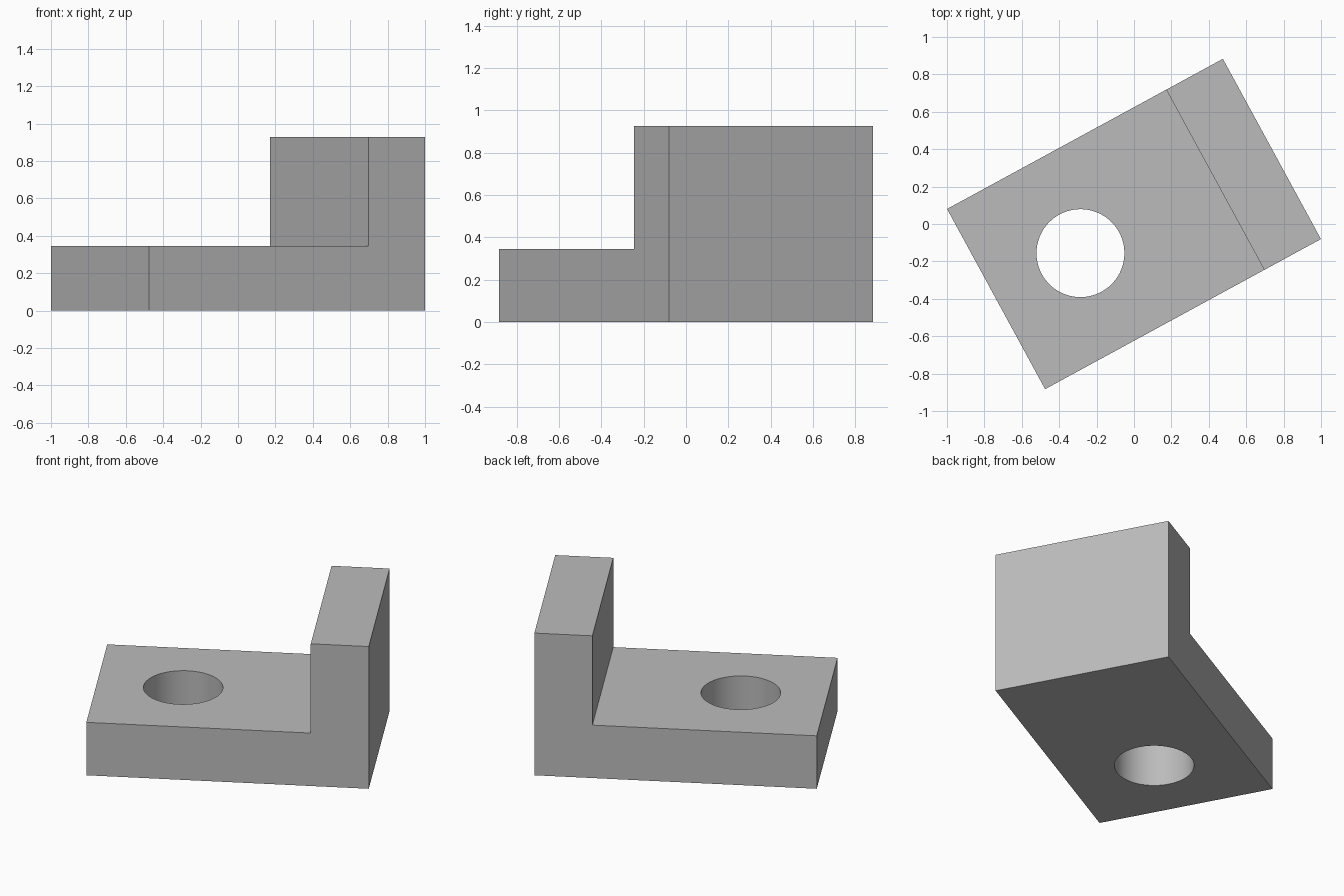
import bpy
import bmesh
import math
from mathutils import Vector

default_cube = bpy.data.objects.get("Cube")
if default_cube:
    bpy.data.objects.remove(default_cube, do_unlink=True)

LENGTH, WIDTH, HEIGHT = 1.679, 1.097, 0.927
THICK = 0.345
TURN = math.radians(28.55)
HOLE_X, HOLE_RADIUS = -0.326, 0.235

# Plain grey material
grey = bpy.data.materials.new("plain grey")
grey.use_nodes = True
colour = (0.5, 0.5, 0.5, 1)
grey.diffuse_color = colour
grey.node_tree.nodes["Principled BSDF"].inputs["Base Color"].default_value = colour

# L-shaped side profile, extruded across the width
end = LENGTH / 2
step = end - THICK
profile = [(-end, 0), (end, 0), (end, HEIGHT), (step, HEIGHT), (step, THICK), (-end, THICK)]
bm = bmesh.new()
side = bm.faces.new([bm.verts.new((x, -WIDTH / 2, z)) for x, z in profile])
extruded = bmesh.ops.extrude_face_region(bm, geom=[side])
moved = [v for v in extruded["geom"] if isinstance(v, bmesh.types.BMVert)]
bmesh.ops.translate(bm, verts=moved, vec=Vector((0, WIDTH, 0)))
bmesh.ops.recalc_face_normals(bm, faces=bm.faces)
mesh = bpy.data.meshes.new("angle_bracket")
bm.to_mesh(mesh)
bm.free()
mesh.materials.append(grey)
bracket = bpy.data.objects.new("angle_bracket", mesh)
bpy.context.collection.objects.link(bracket)

# Round hole through the base plate
bpy.ops.mesh.primitive_cylinder_add(vertices=96, radius=HOLE_RADIUS, depth=THICK * 2,
                                    location=(HOLE_X, 0, THICK / 2))
cutter = bpy.context.object
cutter.name = "hole_cutter"
cutter.hide_render = True
cutter.data.materials.append(grey)
cut = bracket.modifiers.new("hole", "BOOLEAN")
cut.operation = "DIFFERENCE"
cut.solver = "EXACT"
cut.object = cutter

bpy.ops.object.select_all(action="DESELECT")
bracket.select_set(True)
bpy.context.view_layer.objects.active = bracket
bpy.ops.object.modifier_apply(modifier=cut.name)
bpy.data.objects.remove(cutter, do_unlink=True)

# Smooth hole wall, crisp edges, and the turned stance
bpy.ops.object.shade_smooth_by_angle(angle=math.radians(30))
bracket.rotation_euler.z = TURN
